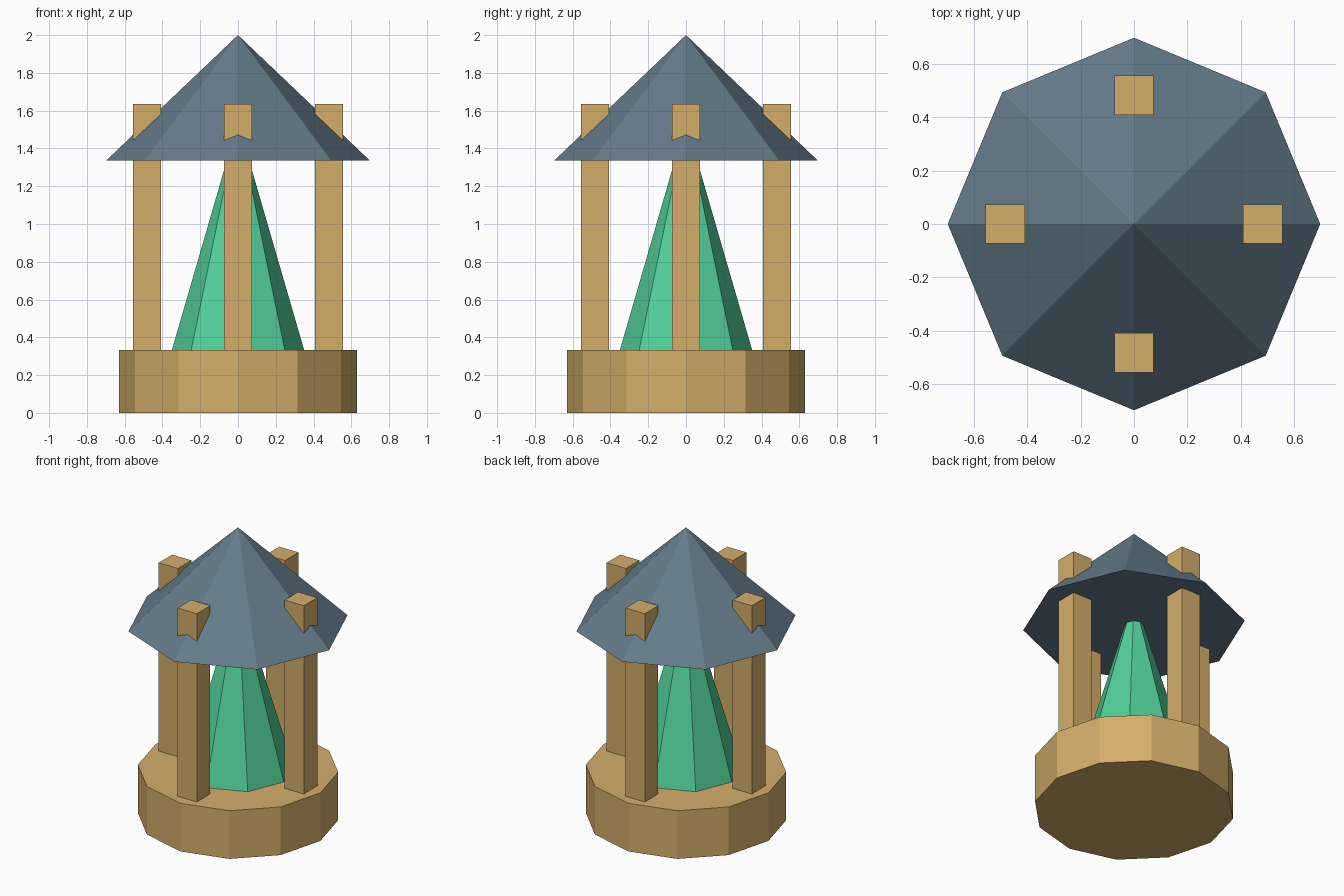
import bpy
import math

if "Cube" in bpy.data.objects:
    bpy.data.objects.remove(bpy.data.objects["Cube"])


def material(name, rgb):
    """Flat colour from 0-255 sRGB, stored as linear."""
    lin = [((c / 255 + 0.055) / 1.055) ** 2.4 for c in rgb]
    m = bpy.data.materials.new(name)
    m.diffuse_color = (*lin, 1.0)
    m.use_nodes = True
    m.node_tree.nodes["Principled BSDF"].inputs["Base Color"].default_value = m.diffuse_color
    return m


wood = material("tan_wood", (212, 174, 106))
slate = material("slate_blue", (100, 124, 138))
green = material("crystal_green", (82, 208, 153))


def finish(name, mat):
    ob = bpy.context.object
    ob.name = name
    ob.data.materials.append(mat)
    return ob


def cone(name, sides, r_low, r_top, z0, z1, mat):
    """Upright prism or pyramid with corners on the x and y axes."""
    bpy.ops.mesh.primitive_cone_add(
        vertices=sides, radius1=r_low, radius2=r_top, depth=z1 - z0,
        location=(0, 0, (z0 + z1) / 2))
    return finish(name, mat)


# Twelve-sided plinth
cone("base", 12, 0.63, 0.63, 0.0, 0.333, wood)

# Tall eight-sided crystal, its tip hidden in the roof
cone("crystal", 8, 0.35, 0.0, 0.333, 1.54, green)

# Four square posts that pierce the roof
for i, side in enumerate(("right", "back", "left", "front")):
    a = i * math.pi / 2
    bpy.ops.mesh.primitive_cube_add(
        size=1, location=(0.482 * math.cos(a), 0.482 * math.sin(a), (0.333 + 1.635) / 2))
    post = finish("post_" + side, wood)
    post.scale = (0.147, 0.147, 1.635 - 0.333)

# Eight-sided roof with a flat underside
cone("roof", 8, 0.697, 0.0, 1.337, 2.0, slate)
